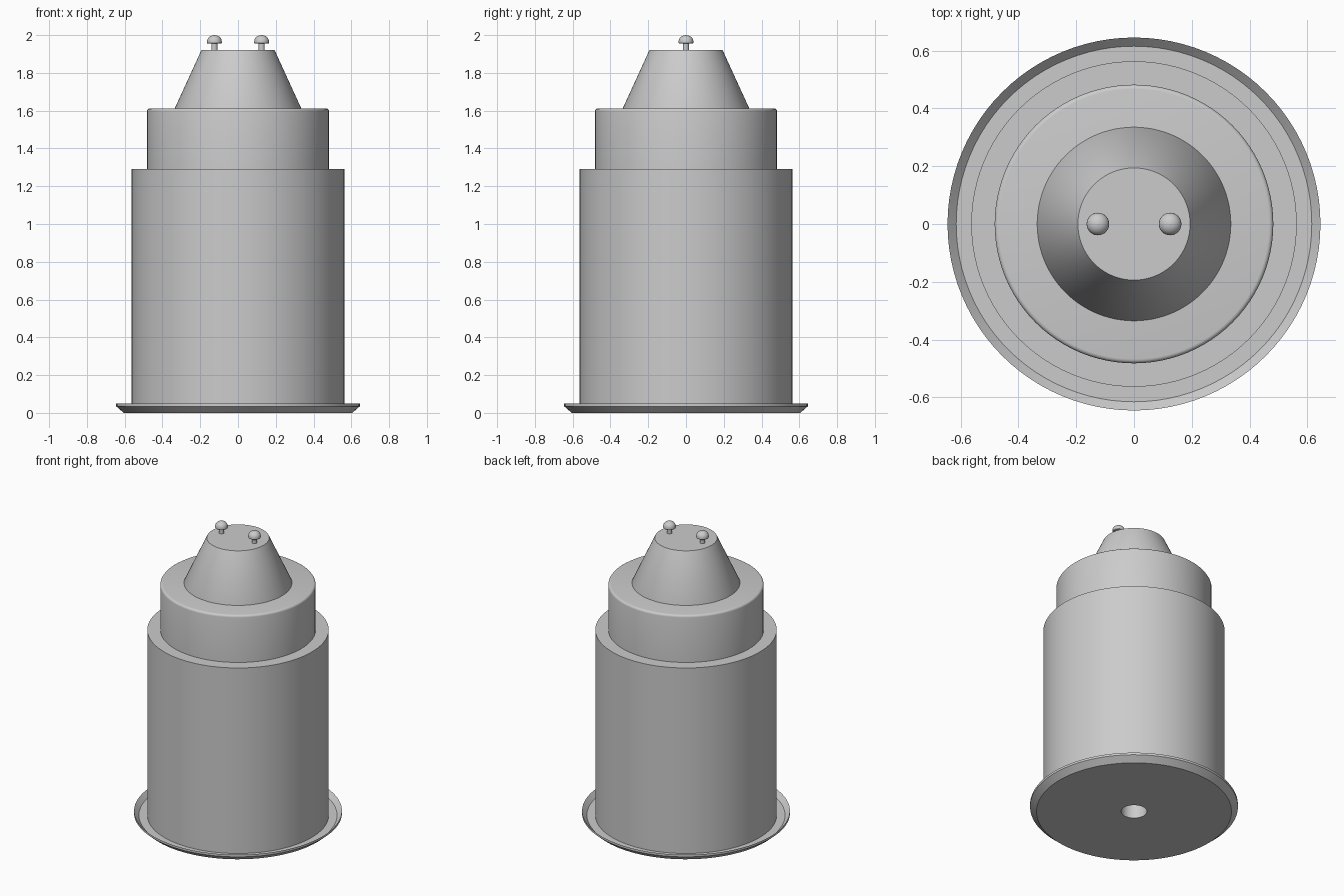
import bpy
import math

cube = bpy.data.objects.get("Cube")
if cube:
    bpy.data.objects.remove(cube, do_unlink=True)

grey = bpy.data.materials.new("plain grey")
grey.use_nodes = True
COLOUR = (0.6, 0.6, 0.6, 1)
grey.diffuse_color = COLOUR
grey.node_tree.nodes["Principled BSDF"].inputs["Base Color"].default_value = COLOUR


def lathe(name, profile, sides=96, x=0.0):
    """Spin (radius, height) points, listed bottom to top, around a vertical axis."""
    verts, rings, faces = [], [], []
    for r, z in profile:
        start = len(verts)
        count = sides if r > 0 else 1
        for i in range(count):
            a = math.tau * i / sides
            verts.append((r * math.cos(a), r * math.sin(a), z))
        rings.append([start + i % count for i in range(sides)])
    for low, high in zip(rings, rings[1:]):
        for i in range(sides):
            j = (i + 1) % sides
            loop = [low[i], low[j], high[j], high[i]]
            faces.append(list(dict.fromkeys(loop)))
    mesh = bpy.data.meshes.new(name)
    mesh.from_pydata(verts, [], faces)
    mesh.materials.append(grey)
    obj = bpy.data.objects.new(name, mesh)
    obj.location.x = x
    bpy.context.collection.objects.link(obj)
    bpy.ops.object.select_all(action="DESELECT")
    obj.select_set(True)
    bpy.context.view_layer.objects.active = obj
    bpy.ops.object.shade_smooth_by_angle(angle=math.radians(30))
    return obj


def arc(radius, z, size, height, steps):
    """Quarter-round from a vertical wall to a flat top."""
    return [(radius - size + size * math.cos(t), z + height * math.sin(t))
            for t in (math.pi / 2 * k / steps for k in range(steps + 1))]


# Main body with dished base flange and a blind hole underneath
lathe("body", [(0, 0.3), (0.08, 0.3), (0.08, 0), (0.605, 0), (0.645, 0.035),
               (0.645, 0.05), (0.615, 0.02), (0.563, 0.02), (0.563, 1.29), (0, 1.29)])

# Narrower collar with a rounded upper edge
lathe("collar", [(0, 1.28), (0.482, 1.28)] + arc(0.482, 1.597, 0.015, 0.015, 4) + [(0, 1.612)])

# Tapered top
lathe("cone", [(0, 1.6), (0.335, 1.6), (0.335, 1.612), (0.194, 1.92), (0, 1.92)])

# Two contact pins with domed heads
for side, x in (("left", 0.125), ("right", -0.125)):
    lathe(side + "_pin", [(0, 1.91), (0.016, 1.91), (0.016, 1.955), (0.036, 1.955),
                          (0.039, 1.958)] + arc(0.039, 1.967, 0.039, 0.033, 6), 32, x)
